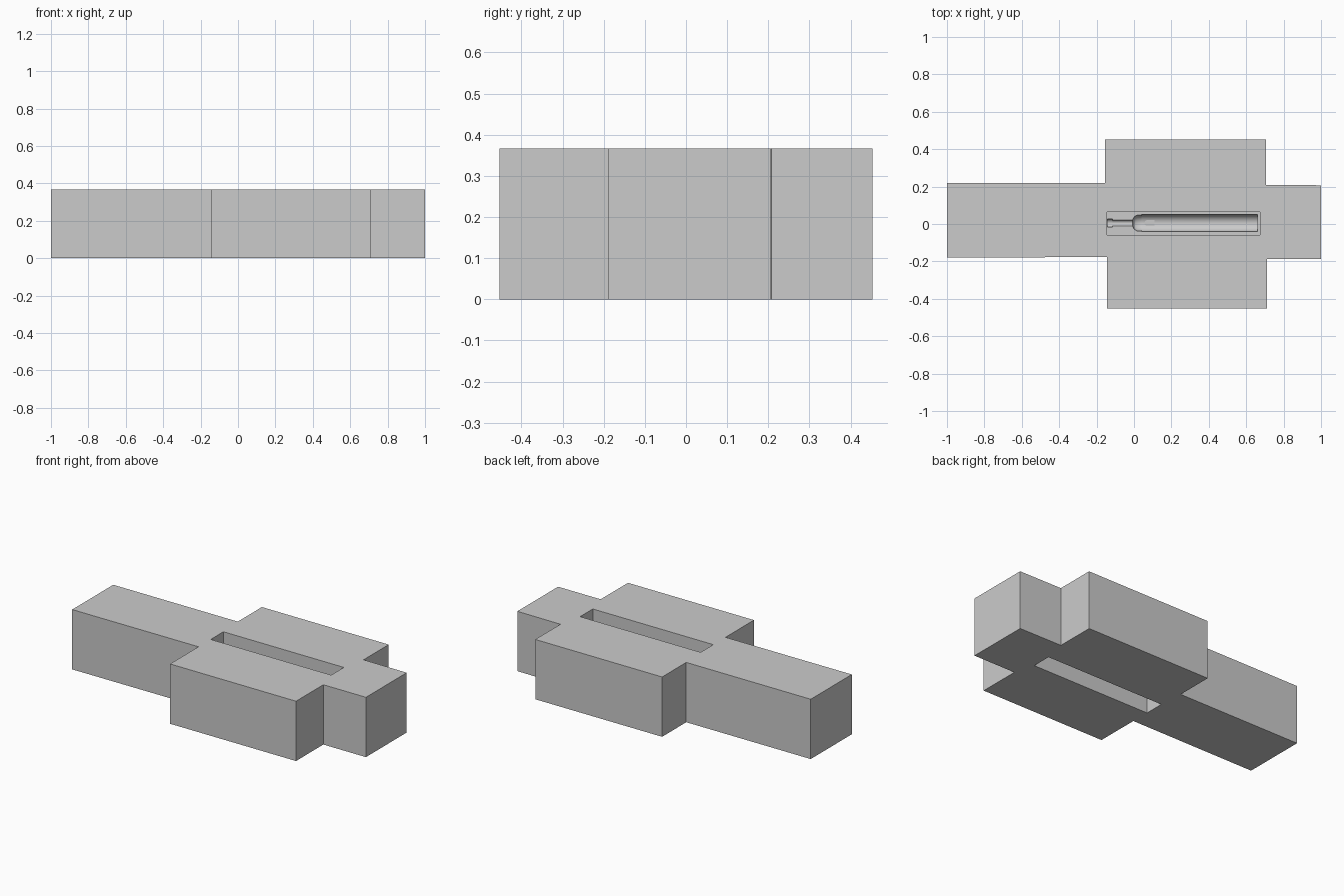
import bpy, bmesh, math

if "Cube" in bpy.data.objects:
    bpy.data.objects.remove(bpy.data.objects["Cube"])

H = 0.367           # block height
FLOOR_TOP = 0.24    # floor of the upper pocket
FLOOR_BOTTOM = 0.12 # ceiling of the lower pocket
AXIS_Y = 0.005      # centre line of the pen-shaped recess

grey = bpy.data.materials.new("plain grey")
grey.diffuse_color = (0.6, 0.6, 0.6, 1)
grey.use_nodes = True
grey.node_tree.nodes["Principled BSDF"].inputs["Base Color"].default_value = grey.diffuse_color


def finish(name, bm):
    bmesh.ops.recalc_face_normals(bm, faces=bm.faces[:])
    mesh = bpy.data.meshes.new(name)
    bm.to_mesh(mesh)
    bm.free()
    mesh.materials.append(grey)
    ob = bpy.data.objects.new(name, mesh)
    bpy.context.collection.objects.link(ob)
    return ob


def prism(name, outline, z0, z1):
    """Extrude a plan outline from z0 to z1."""
    bm = bmesh.new()
    face = bm.faces.new([bm.verts.new((x, y, z0)) for x, y in outline])
    new = bmesh.ops.extrude_face_region(bm, geom=[face])["geom"]
    bmesh.ops.translate(bm, vec=(0, 0, z1 - z0),
                        verts=[g for g in new if isinstance(g, bmesh.types.BMVert)])
    return finish(name, bm)


def lathe(name, profile, z, steps=48):
    """Spin an (x, radius) profile about the recess axis."""
    bm = bmesh.new()
    verts = [bm.verts.new((x, AXIS_Y + r, z)) for x, r in profile]
    edges = [bm.edges.new(p) for p in zip(verts, verts[1:])]
    bmesh.ops.spin(bm, geom=verts + edges, cent=(0, AXIS_Y, z), axis=(1, 0, 0),
                   angle=math.tau, steps=steps)
    bmesh.ops.remove_doubles(bm, verts=bm.verts[:], dist=1e-5)
    return finish(name, bm)


def cut(target, cutter):
    mod = target.modifiers.new("cut", 'BOOLEAN')
    mod.operation, mod.solver, mod.object = 'DIFFERENCE', 'EXACT', cutter
    bpy.context.view_layer.objects.active = target
    bpy.ops.object.modifier_apply(modifier=mod.name)
    bpy.data.objects.remove(cutter)


# Cross-shaped block
block = prism("block", [
    (-1, -0.179), (-0.144, -0.177), (-0.144, -0.453), (0.711, -0.453),
    (0.711, -0.188), (1, -0.188), (1, 0.207), (0.706, 0.209),
    (0.706, 0.453), (-0.155, 0.453), (-0.155, 0.219), (-1, 0.219)], 0, H)

# Long slots in the top and underside
slot = [(-0.144, -0.059), (0.674, -0.059), (0.674, 0.064), (-0.144, 0.064)]
cut(block, prism("upper_slot", slot, FLOOR_TOP, H + 0.1))
cut(block, prism("lower_slot", slot, -0.1, FLOOR_BOTTOM))

# Pen-shaped half recess in the slot floor
cut(block, lathe("pen_recess", [
    (-0.142, 0), (-0.142, 0.022), (-0.114, 0.022), (-0.114, 0.016),
    (-0.008, 0.016), (0.002, 0.034), (0.016, 0.042), (0.04, 0.042),
    (0.04, 0.046), (0.66, 0.046), (0.66, 0)], FLOOR_TOP))

# Small rounded button mark at the bottom of the recess
arc = [(0.072 + 0.016 * math.cos(a), AXIS_Y + 0.016 * math.sin(a))
       for a in (math.pi / 2 + math.pi * i / 8 for i in range(9))]
button = [(0.11, AXIS_Y - 0.016), (0.11, AXIS_Y + 0.016)] + arc
cut(block, prism("button_recess", button, FLOOR_TOP - 0.051, FLOOR_TOP - 0.03))

# Smooth the round recess, keep the block edges sharp
bpy.ops.object.select_all(action='DESELECT')
block.select_set(True)
bpy.context.view_layer.objects.active = block
bpy.ops.object.shade_smooth_by_angle(angle=math.radians(30))
